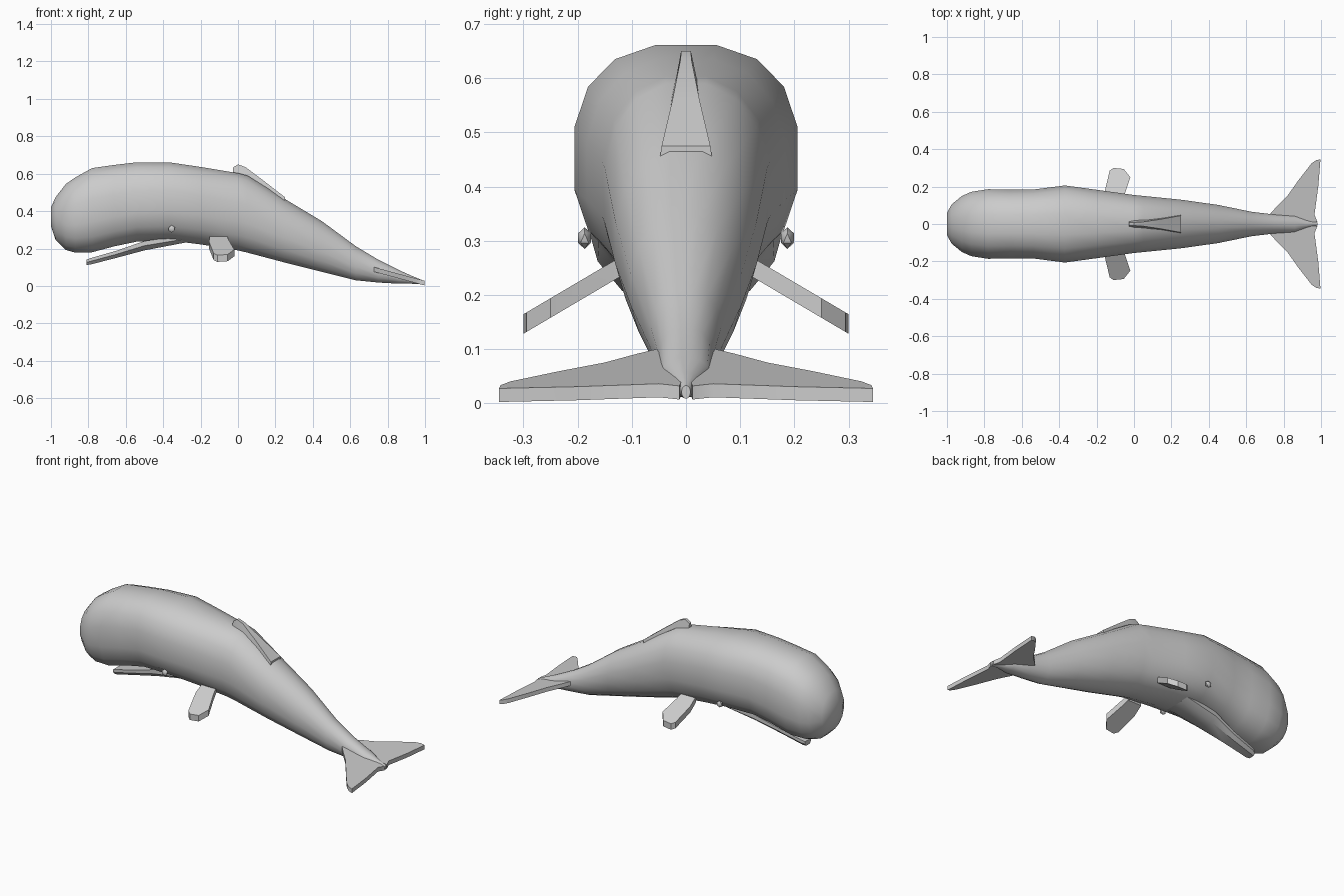
import bpy, bmesh, math

if "Cube" in bpy.data.objects:
    bpy.data.objects.remove(bpy.data.objects["Cube"])


def finish(name, bm, angle=40):
    bmesh.ops.recalc_face_normals(bm, faces=bm.faces)
    me = bpy.data.meshes.new(name)
    bm.to_mesh(me)
    bm.free()
    ob = bpy.data.objects.new(name, me)
    bpy.context.collection.objects.link(ob)
    bpy.ops.object.select_all(action='DESELECT')
    ob.select_set(True)
    bpy.context.view_layer.objects.active = ob
    bpy.ops.object.shade_smooth_by_angle(angle=math.radians(angle))
    return ob


def mirror_y(ob):
    m = ob.modifiers.new("mirror", 'MIRROR')
    m.use_axis = (False, True, False)


def loft(name, rings, angle=40):
    bm = bmesh.new()
    vs = [[bm.verts.new(p) for p in r] for r in rings]
    n = len(vs[0])
    for a, b in zip(vs, vs[1:]):
        for i in range(n):
            j = (i + 1) % n
            bm.faces.new((a[i], a[j], b[j], b[i]))
    bm.faces.new(vs[0])
    bm.faces.new(vs[-1])
    return finish(name, bm, angle)


def plate(name, outline, height, thick):
    # outline in plan, laid on a tilted plane and given a thickness
    rings = [[(x, y, height(x, y) + s * thick / 2) for x, y in outline]
             for s in (-1, 1)]
    ob = loft(name, rings, 30)
    mirror_y(ob)
    return ob


def section(x, top, bot, hw, n):
    # superellipse cross-section with 16 sides
    pts = []
    p = 2 / n
    k = math.cos(math.pi / 16) ** p
    for i in range(16):
        t = math.pi * (i + 0.5) / 8
        c, s = math.cos(t), math.sin(t)
        y = hw * math.copysign(abs(c) ** p, c) / k
        z = (top + bot) / 2 + (top - bot) / 2 * math.copysign(abs(s) ** p, s) / k
        pts.append((x, y, z))
    return pts


# body: x, top, bottom, half width, squareness
body = [(-1.0, .42, .32, .06, 2), (-.975, .475, .245, .105, 2.1),
        (-.92, .545, .192, .15, 2.3), (-.87, .58, .178, .172, 2.4),
        (-.78, .63, .18, .186, 2.5), (-.66, .647, .212, .184, 2.5),
        (-.54, .661, .237, .184, 2.5), (-.37, .661, .243, .206, 2.5),
        (-.2, .636, .222, .183, 2.4), (0, .603, .19, .155, 2.3),
        (.05, .59, .178, .15, 2.3), (.25, .465, .125, .13, 2.2),
        (.45, .345, .075, .102, 2.1), (.63, .212, .03, .065, 2.1),
        (.75, .14, .018, .051, 2.1), (.86, .085, .012, .046, 2.1),
        (.92, .058, .012, .024, 2), (.98, .033, .009, .008, 2)]
loft("body", [section(*s) for s in body], 50)

# lower jaw: x, top, bottom, half width
jaw = [(-.81, .14, .112, .028), (-.79, .148, .114, .036),
       (-.65, .188, .15, .05), (-.5, .24, .19, .075), (-.28, .27, .232, .09)]
loft("lower_jaw", [[(x, -w, t), (x, -w, (t + b) / 2), (x, -w * .6, b),
                    (x, w * .6, b), (x, w, (t + b) / 2), (x, w, t)]
                   for x, t, b, w in jaw])

# dorsal fin: x, top, base, top half width, base half width
fin = [(-.028, .632, .58, .008, .016), (.0, .65, .58, .009, .022),
       (.04, .635, .57, .01, .026), (.14, .56, .5, .025, .036),
       (.25, .475, .44, .045, .05)]
loft("dorsal_fin", [[(x, -b, z0), (x, -a, z1), (x, a, z1), (x, b, z0)]
                    for x, z1, z0, a, b in fin], 30)

# flippers
plate("flipper", [(-.15, .12), (-.155, .18), (-.13, .285), (-.11, .3),
                  (-.055, .294), (-.02, .25), (-.05, .16), (-.06, .12)],
      lambda x, y: .235 - .59 * (y - .15), .036)

# tail flukes
plate("fluke", [(.72, .045), (.76, .09), (.82, .15), (.88, .235), (.95, .325),
                (.975, .342), (.997, .345), (.985, .2), (.965, .05),
                (.98, .012), (.9, .004), (.76, .02)],
      lambda x, y: .09 - .27 * (x - .72), .025)

# eyes
bm = bmesh.new()
bmesh.ops.create_icosphere(bm, subdivisions=1, radius=.02)
for v in bm.verts:
    v.co.y *= .7
    v.co.x += -.355
    v.co.y += .187
    v.co.z += .305
mirror_y(finish("eye", bm))
